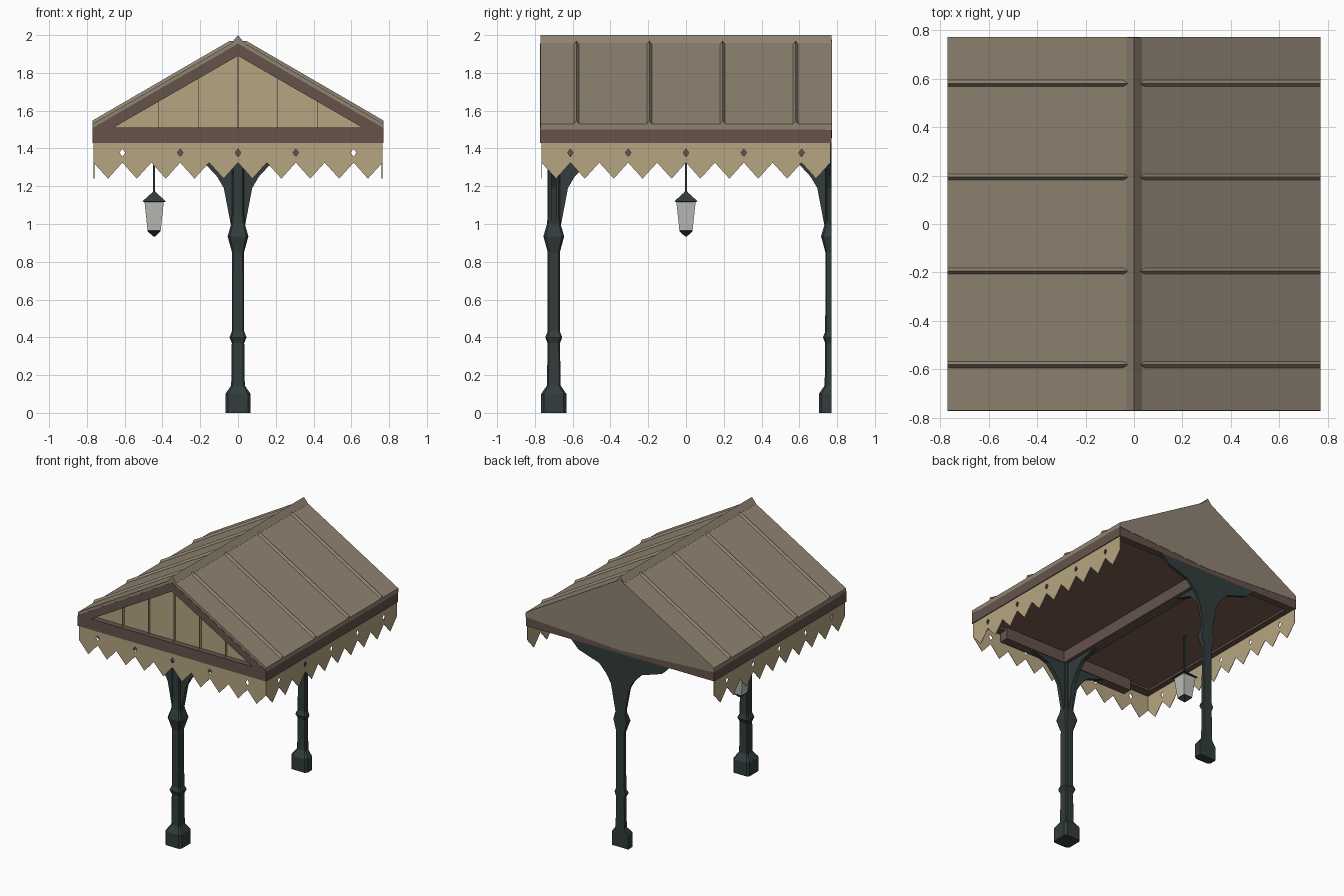
import bpy
import bmesh
from mathutils import Vector

if "Cube" in bpy.data.objects:
    bpy.data.objects.remove(bpy.data.objects["Cube"], do_unlink=True)


def material(name, rgb):
    lin = [((c / 255 + 0.055) / 1.055) ** 2.4 for c in rgb]
    m = bpy.data.materials.new(name)
    m.use_nodes = True
    m.diffuse_color = (*lin, 1)
    m.node_tree.nodes["Principled BSDF"].inputs["Base Color"].default_value = (*lin, 1)
    return m


ROOF = material("roof grey brown", (144, 132, 114))
TRIM = material("trim brown", (101, 83, 75))
TAN = material("painted tan", (182, 165, 129))
CEIL = material("ceiling brown", (122, 94, 78))
IRON = material("dark iron", (50, 60, 60))
GLASS = material("frosted glass", (190, 190, 185))


def finish(bm, name, mat):
    bmesh.ops.recalc_face_normals(bm, faces=bm.faces)
    me = bpy.data.meshes.new(name)
    bm.to_mesh(me)
    bm.free()
    me.materials.append(mat)
    ob = bpy.data.objects.new(name, me)
    bpy.context.collection.objects.link(ob)
    return ob


def add_prism(bm, pts, axis, a, b, sign=1, off=0):
    """Extrude a (u, z) outline from a to b along the given axis."""
    def place(u, z, t):
        u = u * sign + off
        return (u, t, z) if axis == "Y" else (t, u, z)
    face = bm.faces.new([bm.verts.new(place(u, z, a)) for u, z in pts])
    ext = bmesh.ops.extrude_face_region(bm, geom=[face])
    step = Vector((0, b - a, 0) if axis == "Y" else (b - a, 0, 0))
    bmesh.ops.translate(bm, vec=step, verts=[v for v in ext["geom"] if isinstance(v, bmesh.types.BMVert)])


def prism(name, mat, pts, axis, a, b, signs=(1,), off=0):
    bm = bmesh.new()
    for s in signs:
        add_prism(bm, pts, axis, a, b, s, off)
    return finish(bm, name, mat)


def box(name, mat, x, y, z):
    return prism(name, mat, [(x[0], z[0]), (x[1], z[0]), (x[1], z[1]), (x[0], z[1])], "Y", *y)


def stack(name, mat, profile, x, y, corner=0.78, clip_y=None):
    """Stack of square rings given as (half width, z); corner below 1 chamfers them."""
    bm = bmesh.new()
    prev = None
    for r, z in profile:
        c = r * corner
        if corner < 1:
            pts = [(r, -c), (r, c), (c, r), (-c, r), (-r, c), (-r, -c), (-c, -r), (c, -r)]
        else:
            pts = [(r, -r), (r, r), (-r, r), (-r, -r)]
        ring = [bm.verts.new((x + px, y + py, z)) for px, py in pts]
        if prev:
            for i in range(len(ring)):
                j = (i + 1) % len(ring)
                bm.faces.new((prev[i], prev[j], ring[j], ring[i]))
        else:
            bm.faces.new(ring)
        prev = ring
    bm.faces.new(prev)
    if clip_y is not None:
        geom = bm.verts[:] + bm.edges[:] + bm.faces[:]
        bmesh.ops.bisect_plane(bm, geom=geom, plane_co=(0, clip_y, 0), plane_no=(0, 1, 0), clear_outer=True)
        bmesh.ops.holes_fill(bm, edges=[e for e in bm.edges if e.is_boundary], sides=0)
    return finish(bm, name, mat)


W = 0.77
BOTH = (1, -1)

# Roof shell and ridge cap
prism("roof", ROOF, [(0, 1.977), (W, 1.53), (W, 1.5), (0, 1.945)], "Y", -W, W, BOTH)
prism("ridge_cap", ROOF, [(0, 2), (0.034, 1.958), (0.034, 1.95), (0, 1.96)], "Y", -W, W, BOTH)

# Peaked standing ribs, pointed at the ridge end
bm = bmesh.new()
for y in (-0.58, -0.194, 0.194, 0.58):
    for s in BOTH:
        tip = bm.verts.new((0.02 * s, y, 1.968))
        head = [bm.verts.new((0.045 * s, y + dy, 1.951 + dz)) for dy, dz in ((-0.013, 0), (0, 0.018), (0.013, 0))]
        foot = [bm.verts.new((W * s, y + dy, 1.53 + dz)) for dy, dz in ((-0.013, 0), (0, 0.018), (0.013, 0))]
        for i in range(2):
            bm.faces.new((head[i], head[i + 1], foot[i + 1], foot[i]))
            bm.faces.new((tip, head[i + 1], head[i]))
        bm.faces.new(foot)
        bm.faces.new((tip, head[0], foot[0], foot[2], head[2]))
finish(bm, "roof_ribs", ROOF)

# Front gable frame, recessed panel and thin battens
prism("front_gable_frame", TRIM, [(0, 1.43), (W, 1.43), (W, 1.508), (0, 1.955), (0, 1.89), (0.66, 1.51), (0, 1.51)],
      "Y", -0.772, -0.70, BOTH)
prism("front_gable_panel", TAN, [(-0.7, 1.49), (0.7, 1.49), (0, 1.915)], "Y", -0.73, -0.71)
for i in range(-2, 3):
    x = i * 0.21
    box("gable_batten", TAN, (x - 0.002, x + 0.002), (-0.75, -0.725), (1.5, 1.9 - abs(x) * 0.585))

# Back gable, tie beam and side fascias
prism("back_gable_panel", ROOF, [(-W, 1.497), (0, 1.455), (W, 1.497), (W, 1.53), (0, 1.977), (-W, 1.53)],
      "Y", 0.74, 0.772)
box("back_beam", TRIM, (-W, W), (0.72, W), (1.43, 1.5))
for s in BOTH:
    prism("side_fascia", TRIM, [(0.72, 1.43), (W, 1.43), (W, 1.503), (0.72, 1.503)], "Y", -W, W, (s,))

# Ceiling and beams below it
box("ceiling", CEIL, (-0.74, 0.74), (-0.74, 0.75), (1.445, 1.465))
box("center_beam", TRIM, (-0.04, 0.04), (-0.72, 0.75), (1.36, 1.45))
box("front_beam", TRIM, (-0.54, 0.54), (-0.745, -0.68), (1.36, 1.45))

# Toothed valance of thin board: each tooth carries half of a diamond hole
TOOTH = [(0, 1.43), (0, 1.398), (0.015, 1.378), (0, 1.355), (0, 1.325), (0.076, 1.24), (0.153, 1.325), (0.153, 1.43)]


def valance(name, axis, a, b):
    bm = bmesh.new()
    for i in range(-2, 3):
        for s in BOTH:
            add_prism(bm, TOOTH, axis, a, b, s, i * 0.306)
    finish(bm, name, TAN)


valance("front_valance", "Y", -0.765, -0.762)
valance("left_valance", "X", 0.761, 0.764)
valance("right_valance", "X", -0.764, -0.761)

# Posts with collars; the back one is a half post against the wall
POST = [(0.067, 0), (0.067, 0.1), (0.036, 0.145), (0.033, 0.37), (0.045, 0.4), (0.033, 0.43), (0.032, 0.85),
        (0.055, 0.935), (0.036, 1.0), (0.032, 1.05), (0.032, 1.43)]
stack("front_post", IRON, POST, 0, -0.70)
stack("back_post", IRON, POST, 0, W, clip_y=W)

# Curved brackets
BRACKET = [(0, 0.97), (0.035, 0.98), (0.075, 1.19), (0.11, 1.25), (0.17, 1.315), (0.34, 1.37), (0.4, 1.43), (0, 1.43)]
prism("front_post_side_brackets", IRON, BRACKET, "Y", -0.715, -0.685, BOTH)
prism("back_post_side_brackets", IRON, BRACKET, "Y", 0.75, W, BOTH)
prism("front_post_inner_bracket", IRON, BRACKET, "X", -0.015, 0.015, (1,), -0.70)
prism("back_post_inner_bracket", IRON, BRACKET, "X", -0.015, 0.015, (-1,), W)

# Hanging square lantern
LX = -0.444
stack("lantern_rod", IRON, [(0.005, 1.15), (0.005, 1.45)], LX, 0, 1)
stack("lantern_hood", IRON, [(0.05, 1.115), (0.062, 1.12), (0.012, 1.165), (0.006, 1.172)], LX, 0, 1)
stack("lantern_glass", GLASS, [(0.035, 0.968), (0.051, 1.117)], LX, 0, 1)
stack("lantern_base", IRON, [(0.006, 0.935), (0.035, 0.962), (0.035, 0.97)], LX, 0, 1)
